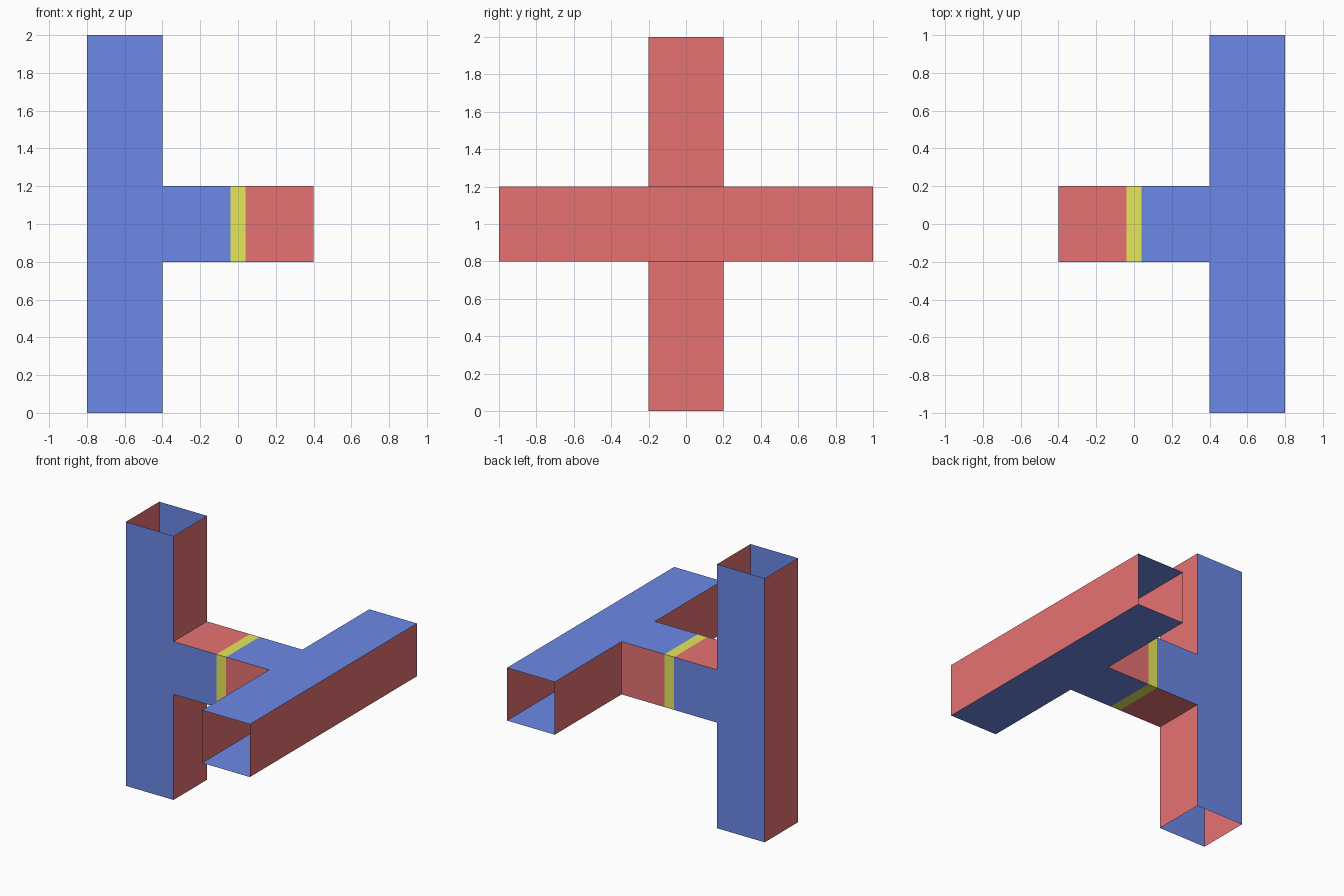
import bpy
from math import pi
from mathutils import Matrix

if "Cube" in bpy.data.objects:
    bpy.data.objects.remove(bpy.data.objects["Cube"])


def material(name, rgb):
    m = bpy.data.materials.new(name)
    m.diffuse_color = (*rgb, 1)
    m.use_nodes = True
    m.node_tree.nodes["Principled BSDF"].inputs["Base Color"].default_value = m.diffuse_color
    return m


blue = material("blue", (0.15, 0.25, 0.8))
red = material("red", (0.8, 0.17, 0.17))
yellow = material("yellow", (0.8, 0.8, 0.1))

R = 0.2      # half width of every duct
BAND = 0.04  # half width of the middle band


def duct(name, outline, open_edges, side_mat, wall_mat, rotation=Matrix()):
    """Hollow duct: outline (x, z) extruded across y, without walls on open_edges."""
    n = len(outline)
    verts = [(x, y, z) for y in (-R, R) for x, z in outline]
    faces = [list(range(n)), list(range(2 * n - 1, n - 1, -1))]
    for i in range(n):
        j = (i + 1) % n
        if i not in open_edges:
            faces.append([j, i, i + n, j + n])
    mesh = bpy.data.meshes.new(name)
    mesh.from_pydata(verts, [], faces)
    mesh.materials.append(side_mat)
    mesh.materials.append(wall_mat)
    for p in mesh.polygons:
        p.material_index = 0 if p.index < 2 else 1
    mesh.transform(Matrix.Translation((0, 0, 1)) @ rotation)
    ob = bpy.data.objects.new(name, mesh)
    bpy.context.collection.objects.link(ob)
    return ob


# T-shaped duct: long tube with open ends and an open branch towards the centre
tee = [(-0.8, -1), (-0.4, -1), (-0.4, -R), (-BAND, -R),
       (-BAND, R), (-0.4, R), (-0.4, 1), (-0.8, 1)]
tee_open = {0, 3, 6}
duct("upright_duct", tee, tee_open, blue, red)

# Same duct turned half a turn about the y-z diagonal
duct("level_duct", tee, tee_open, blue, red, Matrix.Rotation(pi, 4, (0, 1, 1)))

# Band joining the two branches
duct("joining_band", [(-BAND, -R), (BAND, -R), (BAND, R), (-BAND, R)],
     {1, 3}, yellow, yellow)
